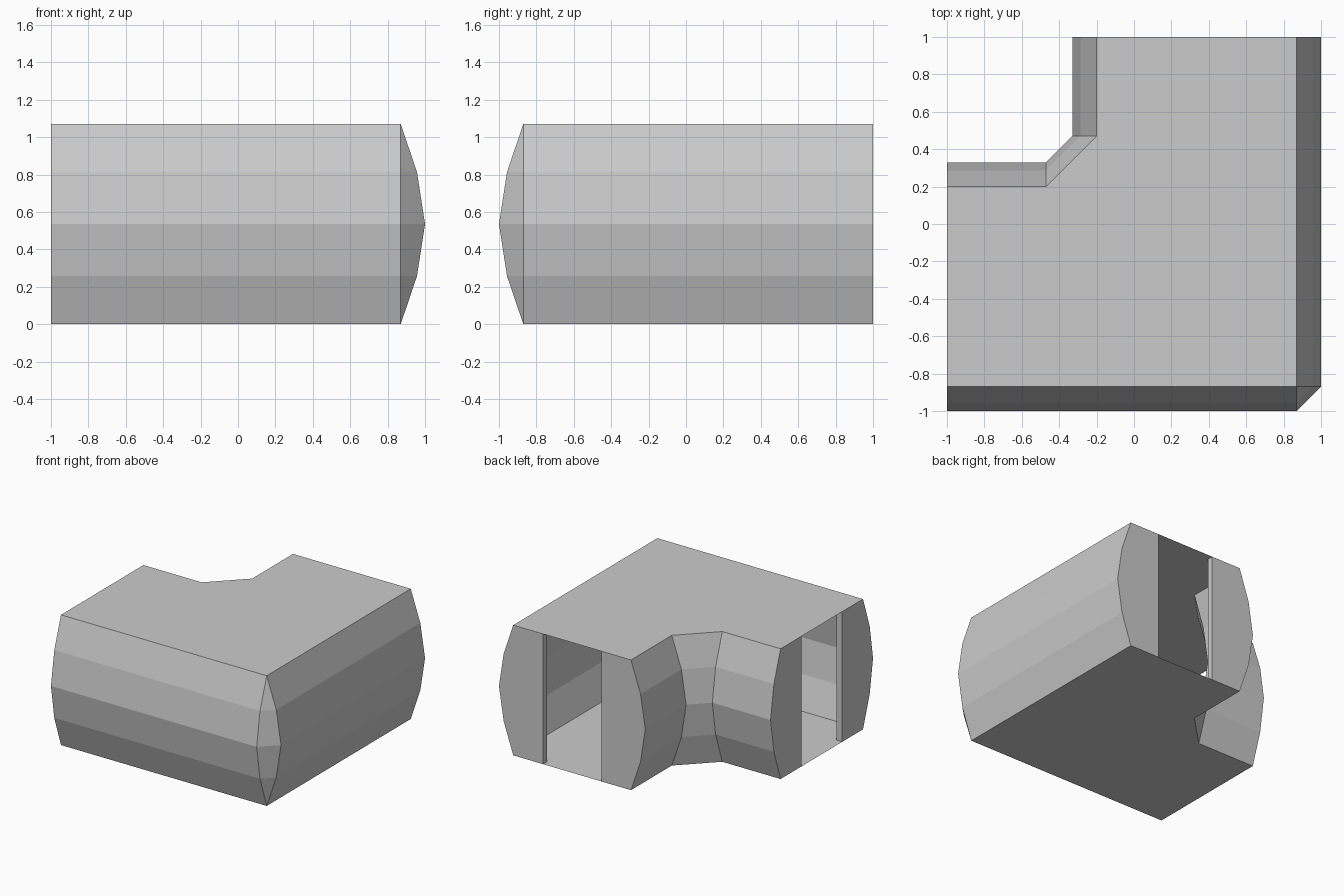
import bpy
import bmesh

if "Cube" in bpy.data.objects:
    bpy.data.objects.remove(bpy.data.objects["Cube"])

H = 1.07
# Bulging wall section: (height, outward offset)
SECTION = [(0, 0), (0.257, 0.087), (0.535, 0.13), (0.813, 0.087), (H, 0)]


def make_object(name, bm):
    mesh = bpy.data.meshes.new(name)
    bm.to_mesh(mesh)
    bm.free()
    obj = bpy.data.objects.new(name, mesh)
    bpy.context.collection.objects.link(obj)
    return obj


def loft_wall(name, ribs):
    """Skin between upright ribs; each rib is (x, y, bulge dir x, bulge dir y)."""
    bm = bmesh.new()
    rows = [[bm.verts.new((x + dx * o, y + dy * o, z)) for z, o in SECTION]
            for x, y, dx, dy in ribs]
    for a, b in zip(rows, rows[1:]):
        for i in range(len(SECTION) - 1):
            bm.faces.new((a[i], b[i], b[i + 1], a[i + 1]))
    bmesh.ops.remove_doubles(bm, verts=bm.verts[:], dist=1e-4)
    make_object(name, bm)


def flat_panel(name, plan, z, up):
    bm = bmesh.new()
    face = bm.faces.new([bm.verts.new((x, y, z)) for x, y in plan])
    face.normal_update()
    if (face.normal.z > 0) != up:
        face.normal_flip()
    make_object(name, bm)


# Outer walls with the pointed corner facet, ending in door panels and jambs
loft_wall("outer_wall", [
    (-0.95, -0.6, 0, 0), (-1, -0.6, 0, 0),
    (-1, -0.87, 0, -1), (0.87, -0.87, 0, -1),
    (0.87, -0.87, 1, 0), (0.87, 1, 1, 0),
    (0.6, 1, 0, 0), (0.6, 0.95, 0, 0)])

# Inner walls with the angled corner, ending in door panels and jambs
loft_wall("inner_wall", [
    (0.07, 0.95, 0, 0), (0.07, 1, 0, 0),
    (-0.2, 1, -1, 0), (-0.2, 0.47, -1, 0),
    (-0.47, 0.2, 0, 1), (-1, 0.2, 0, 1),
    (-1, -0.07, 0, 0), (-0.95, -0.07, 0, 0)])

# Floor and roof share the L-shaped plan
PLAN = [(-1, -0.87), (0.87, -0.87), (0.87, 1), (-0.2, 1),
        (-0.2, 0.47), (-0.47, 0.2), (-1, 0.2)]
flat_panel("floor", PLAN, 0, False)
flat_panel("roof", PLAN, H, True)
